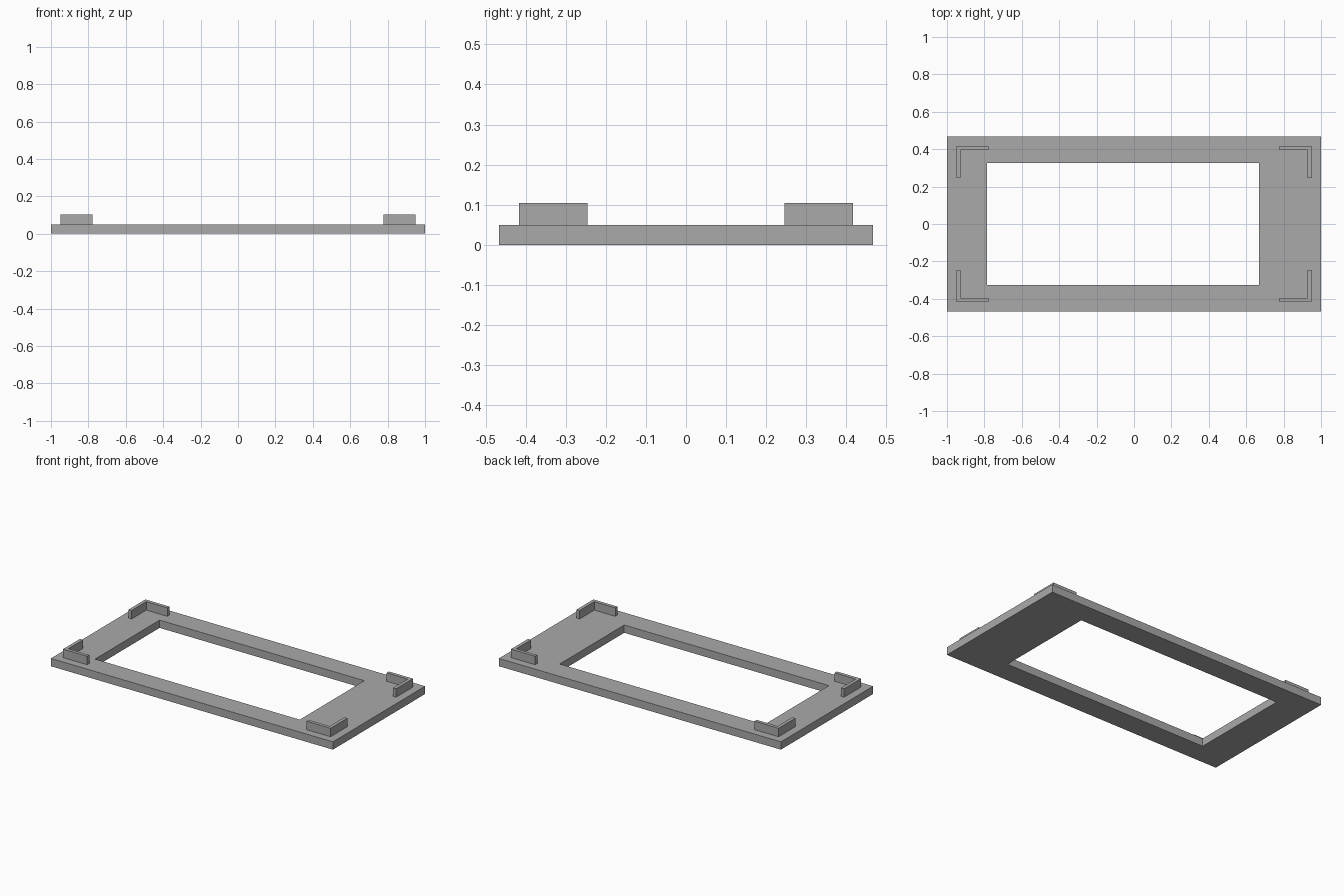
import bpy
import bmesh

cube = bpy.data.objects.get("Cube")
if cube:
    bpy.data.objects.remove(cube, do_unlink=True)

PLATE_TOP = 0.05
BRACKET_TOP = 0.104

grey = bpy.data.materials.new("plain_grey")
grey.use_nodes = True
grey.diffuse_color = (0.4, 0.4, 0.4, 1)
grey.node_tree.nodes["Principled BSDF"].inputs["Base Color"].default_value = (0.4, 0.4, 0.4, 1)


def rectangle(x0, x1, y0, y1):
    return [(x0, y0), (x1, y0), (x1, y1), (x0, y1)]


def extruded(name, outlines, z0, z1):
    """Raise flat outlines, welded where they touch, into one solid object."""
    bm = bmesh.new()
    for outline in outlines:
        bm.faces.new([bm.verts.new((x, y, z0)) for x, y in outline])
    bmesh.ops.remove_doubles(bm, verts=bm.verts[:], dist=0.0001)
    raised = bmesh.ops.extrude_face_region(bm, geom=bm.faces[:], use_keep_orig=True)
    top = [v for v in raised["geom"] if isinstance(v, bmesh.types.BMVert)]
    bmesh.ops.translate(bm, verts=top, vec=(0, 0, z1 - z0))
    bmesh.ops.recalc_face_normals(bm, faces=bm.faces[:])
    mesh = bpy.data.meshes.new(name)
    bm.to_mesh(mesh)
    bm.free()
    mesh.materials.append(grey)
    obj = bpy.data.objects.new(name, mesh)
    bpy.context.collection.objects.link(obj)
    return obj


# Base frame with an off-centre rectangular opening
outer = rectangle(-1, 1, -0.467, 0.467)
inner = rectangle(-0.785, 0.667, -0.327, 0.327)
sides = [[outer[i], outer[(i + 1) % 4], inner[(i + 1) % 4], inner[i]] for i in range(4)]
extruded("base_frame", sides, 0, PLATE_TOP)

# L-shaped corner brackets
X, Y, ARM, WALL = 0.949, 0.417, 0.171, 0.022
profile = [(X, Y), (X - ARM, Y), (X - ARM, Y - WALL), (X - WALL, Y - WALL),
           (X - WALL, Y - ARM), (X, Y - ARM)]
for side, sx in (("left", 1), ("right", -1)):
    for end, sy in (("back", 1), ("front", -1)):
        outline = [(x * sx, y * sy) for x, y in profile]
        extruded(f"{end}_{side}_corner_bracket", [outline], PLATE_TOP, BRACKET_TOP)
